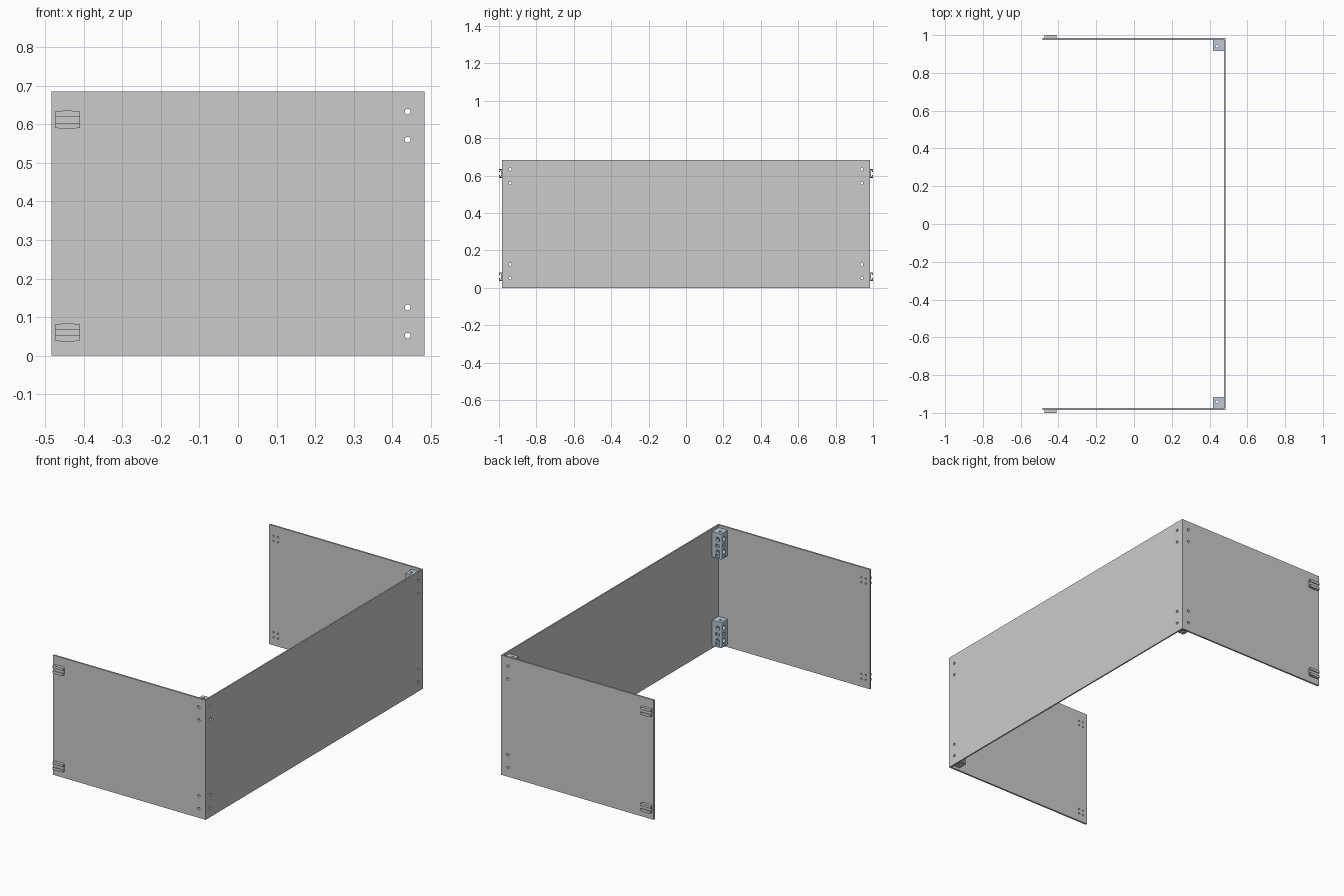
import bpy, bmesh
from math import pi
from mathutils import Matrix, Vector

if "Cube" in bpy.data.objects:
    bpy.data.objects.remove(bpy.data.objects["Cube"])

W, H, Y_OUT = 0.484, 0.685, 0.984      # half depth, height, outer face of side panels
T_SIDE, T_BACK = 0.010, 0.008
Z_BRACKETS = (0.0885, 0.5965)          # bracket centres
Z_RAILS = (0.060, 0.612)               # rail centres
HOLE_R, SCREW_R = 0.0075, 0.0045


def finish(name, bm, mat=None):
    bmesh.ops.recalc_face_normals(bm, faces=bm.faces)
    me = bpy.data.meshes.new(name)
    bm.to_mesh(me)
    bm.free()
    ob = bpy.data.objects.new(name, me)
    bpy.context.collection.objects.link(ob)
    if mat:
        me.materials.append(mat)
    return ob


def add_box(bm, lo, hi):
    lo, hi = Vector(lo), Vector(hi)
    m = Matrix.Translation((lo + hi) / 2) @ Matrix.Diagonal((*(hi - lo), 1))
    return bmesh.ops.create_cube(bm, size=1, matrix=m)["verts"]


def add_cyl(bm, centre, axis, r, length, seg=20):
    rot = {"x": Matrix.Rotation(pi / 2, 4, "Y"), "y": Matrix.Rotation(pi / 2, 4, "X"),
           "z": Matrix.Identity(4)}[axis]
    bmesh.ops.create_cone(bm, cap_ends=True, segments=seg, radius1=r, radius2=r,
                          depth=length, matrix=Matrix.Translation(centre) @ rot)


def cut(ob, bm_cut):
    """Subtract the cutter mesh and keep the result as plain geometry."""
    cutter = finish("cutter", bm_cut)
    cutter.hide_render = True
    mod = ob.modifiers.new("holes", "BOOLEAN")
    mod.operation, mod.object, mod.solver = "DIFFERENCE", cutter, "EXACT"
    mod.use_self = True
    dg = bpy.context.evaluated_depsgraph_get()
    me = bpy.data.meshes.new_from_object(ob.evaluated_get(dg))
    ob.modifiers.clear()
    ob.data = me
    bpy.data.objects.remove(cutter)


def mirrored(ob, name):
    """Copy an object to the other side of y = 0."""
    me = ob.data.copy()
    me.transform(Matrix.Translation(ob.location))
    me.transform(Matrix.Diagonal((1, -1, 1, 1)))
    me.flip_normals()
    new = bpy.data.objects.new(name, me)
    bpy.context.collection.objects.link(new)
    return new


steel = bpy.data.materials.new("bracket_blue_grey")
steel.diffuse_color = (0.50, 0.60, 0.70, 1)
steel.use_nodes = True
steel.node_tree.nodes["Principled BSDF"].inputs["Base Color"].default_value = steel.diffuse_color
bolt_z = [zc + s * 0.0365 for zc in Z_BRACKETS for s in (-1, 1)]

# back panel with bolt holes
bm = bmesh.new()
add_box(bm, (W - T_BACK, -Y_OUT, 0), (W, Y_OUT, H))
back = finish("end_panel", bm)
c = bmesh.new()
for z in bolt_z:
    for y in (-0.94, 0.94):
        add_cyl(c, (W, y, z), "x", HOLE_R, 0.05)
cut(back, c)

# side panels with bolt holes and rail screw holes
bm = bmesh.new()
add_box(bm, (-W, -Y_OUT, 0), (W - T_BACK, -Y_OUT + T_SIDE, H))
side = finish("side_panel_front", bm)
c = bmesh.new()
for z in bolt_z:
    add_cyl(c, (0.44, -Y_OUT, z), "y", HOLE_R, 0.05)
for zc in Z_RAILS:
    for x in (-0.457, -0.429):
        for dz in (-0.014, 0.014):
            add_cyl(c, (x, -Y_OUT, zc + dz), "y", SCREW_R, 0.05, 16)
cut(side, c)
mirrored(side, "side_panel_back")

# corner bracket: bevelled block with pockets, counterbores and a vertical bore
x1, y0 = W - T_BACK, -Y_OUT + T_SIDE
S, HB = 0.058, 0.073
x0, y1 = x1 - S, y0 + S
bm = bmesh.new()
add_box(bm, (x0, y0, -HB), (x1, y1, HB))
edges = [e for e in bm.edges
         if all(abs(v.co.x - x0) < 1e-5 and abs(v.co.y - y1) < 1e-5 for v in e.verts)]
bmesh.ops.bevel(bm, geom=edges, offset=0.006, segments=4, affect="EDGES", profile=0.5)
bracket = finish("corner_bracket", bm, steel)
c = bmesh.new()
add_cyl(c, (0.44, -0.94, 0), "z", 0.007, 0.3)
cut(bracket, c)
c = bmesh.new()
for z in (-0.0365, 0.0365):
    add_cyl(c, (x0, -0.94, z), "x", 0.0125, 0.03, 24)     # counterbores
    add_cyl(c, (0.44, y1, z), "y", 0.0125, 0.03, 24)
    add_cyl(c, (0.45, -0.94, z), "x", HOLE_R, 0.12)        # through bolts
    add_cyl(c, (0.44, -0.94, z), "y", HOLE_R, 0.12)
for z in (-0.058, 0.0):                                    # lightening pockets
    add_box(c, (x0 - 0.01, -0.952, z - 0.008), (x0 + 0.012, -0.930, z + 0.008))
    add_box(c, (0.430, y1 - 0.012, z - 0.008), (0.454, y1 + 0.01, z + 0.008))
cut(bracket, c)

# slotted rail: C profile in (y outwards, z), ends slightly tapered
profile = [(0, -0.0235), (0.016, -0.0235), (0.016, -0.008), (0.011, -0.008),
           (0.011, -0.014), (0.005, -0.014), (0.005, 0.014), (0.011, 0.014),
           (0.011, 0.008), (0.016, 0.008), (0.016, 0.0235), (0, 0.0235)]
bm = bmesh.new()
rings = []
N = 8
for i in range(N + 1):
    t = i / N * 2 - 1
    bulge = 0.0025 * t * t                                 # bowed top and bottom edges
    rings.append([bm.verts.new((-0.4425 + 0.0325 * t, -Y_OUT - y,
                                z - (bulge if z > 0.02 else -bulge if z < -0.02 else 0)))
                  for y, z in profile])
n = len(profile)
for a, b in zip(rings, rings[1:]):
    for k in range(n):
        bm.faces.new((a[k], a[(k + 1) % n], b[(k + 1) % n], b[k]))
bm.faces.new(rings[0])
bm.faces.new(rings[-1])
rail = finish("slot_rail", bm)

# place a lower and an upper copy of each fitting, then mirror them
for ob, heights in ((bracket, Z_BRACKETS), (rail, Z_RAILS)):
    base = ob.name
    upper = ob.copy()
    upper.data = ob.data.copy()
    bpy.context.collection.objects.link(upper)
    for o, z, level in ((ob, heights[0], "lower"), (upper, heights[1], "upper")):
        o.location.z = z
        o.name = f"{base}_{level}_front"
        mirrored(o, f"{base}_{level}_back")

# smooth the bores while keeping edges sharp
bpy.ops.object.select_all(action="SELECT")
bpy.context.view_layer.objects.active = back
bpy.ops.object.shade_smooth_by_angle(angle=0.6)
